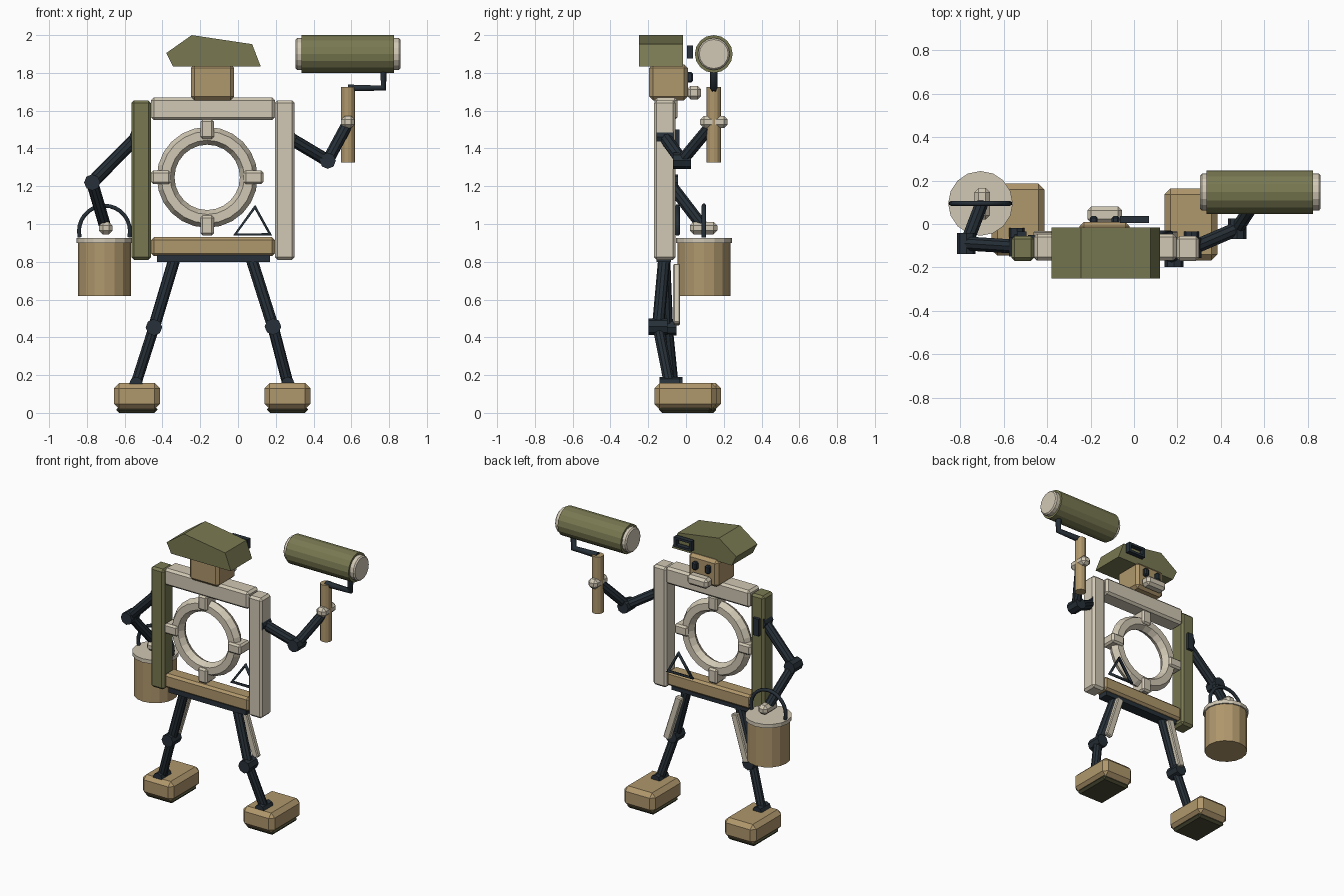
import bpy, bmesh, math
from mathutils import Vector, Matrix

if "Cube" in bpy.data.objects:
    bpy.data.objects.remove(bpy.data.objects["Cube"])


def material(name, rgb):
    m = bpy.data.materials.new(name)
    m.diffuse_color = (*rgb, 1)
    m.use_nodes = True
    m.node_tree.nodes["Principled BSDF"].inputs["Base Color"].default_value = m.diffuse_color
    return m


OLIVE = material("olive", (0.19, 0.19, 0.085))
TAN = material("tan", (0.43, 0.31, 0.15))
BONE = material("bone", (0.64, 0.58, 0.46))
DARK = material("dark", (0.02, 0.03, 0.04))
SOLE = material("sole", (0.07, 0.07, 0.035))


def finish(name, bm, mat, bevel=0):
    bmesh.ops.recalc_face_normals(bm, faces=bm.faces)
    me = bpy.data.meshes.new(name)
    bm.to_mesh(me)
    bm.free()
    ob = bpy.data.objects.new(name, me)
    bpy.context.collection.objects.link(ob)
    me.materials.append(mat)
    if bevel:
        b = ob.modifiers.new("chamfer", 'BEVEL')
        b.width, b.segments = bevel, 1
        b.limit_method, b.angle_limit = 'ANGLE', math.radians(50)
    return ob


def box(name, x, y, z, mat, bevel=0):
    """Box given as (min, max) on each axis."""
    bm = bmesh.new()
    bmesh.ops.create_cube(bm, size=1)
    for v in bm.verts:
        v.co = [r[0] + (c + 0.5) * (r[1] - r[0]) for c, r in zip(v.co, (x, y, z))]
    return finish(name, bm, mat, bevel)


def rod(name, a, b, r, mat, sides=10, bevel=0):
    """Cylinder from point a to point b."""
    a, b = Vector(a), Vector(b)
    d = b - a
    m = Matrix.Translation((a + b) / 2) @ d.to_track_quat('Z', 'Y').to_matrix().to_4x4()
    bm = bmesh.new()
    bmesh.ops.create_cone(bm, cap_ends=True, segments=sides, radius1=r, radius2=r,
                          depth=d.length, matrix=m)
    return finish(name, bm, mat, bevel)


def joint(name, p, r, length):
    """Hinge barrel lying along y."""
    h = Vector((0, length / 2, 0))
    return rod(name, Vector(p) - h, Vector(p) + h, r, DARK, 8)


def tube(name, pts, r, mat, closed=False):
    """Thin wire following points."""
    cu = bpy.data.curves.new(name, 'CURVE')
    cu.dimensions = '3D'
    cu.bevel_depth, cu.bevel_resolution, cu.use_fill_caps = r, 1, True
    sp = cu.splines.new('POLY')
    sp.points.add(len(pts) - 1)
    for p, co in zip(sp.points, pts):
        p.co = (*co, 1)
    sp.use_cyclic_u = closed
    ob = bpy.data.objects.new(name, cu)
    bpy.context.collection.objects.link(ob)
    cu.materials.append(mat)
    return ob


# Torso frame
FY = (-0.17, -0.055)
box("left_panel", (-0.565, -0.46), FY, (0.81, 1.655), OLIVE, 0.015)
box("right_panel", (0.195, 0.30), FY, (0.81, 1.655), BONE, 0.015)
box("top_bar", (-0.46, 0.195), (-0.168, -0.045), (1.55, 1.67), BONE, 0.015)
box("bottom_bar", (-0.46, 0.195), (-0.165, -0.06), (0.83, 0.93), TAN, 0.015)
box("hip_bar", (-0.43, 0.17), (-0.155, -0.08), (0.80, 0.84), DARK)
box("panel_plate", (-0.54, -0.495), (-0.06, -0.035), (1.38, 1.5), DARK)

# Chest ring with four clips
RX, RZ, RY = -0.163, 1.247, -0.112
bpy.ops.mesh.primitive_torus_add(major_radius=0.22, minor_radius=0.047, major_segments=24,
                                 minor_segments=6, location=(RX, RY, RZ),
                                 rotation=(math.pi / 2, 0, 0))
ring = bpy.context.object
ring.name = "chest_ring"
ring.data.materials.append(BONE)
for i in range(4):
    dx, dz = ((0.245, 0), (0, 0.255), (-0.245, 0), (0, -0.255))[i]
    hx, hz = (0.052, 0.036) if dz == 0 else (0.036, 0.052)
    x, z = RX + dx, RZ + dz
    box(f"ring_clip_{i}", (x - hx, x + hx), (RY - 0.056, RY + 0.056),
        (z - hz, z + hz), BONE, 0.012)

# Triangular wire at the back
tube("triangle_wire", [(-0.015, -0.045, 0.945), (0.17, -0.045, 0.945), (0.09, -0.045, 1.09)],
     0.014, DARK, True)

# Head, face and cap
box("head", (-0.25, -0.02), (-0.195, 0.01), (1.655, 1.845), TAN, 0.02)
for i, x in enumerate((-0.185, -0.085)):
    box(f"eye_{i}", (x - 0.018, x + 0.018), (0, 0.036), (1.75, 1.805), DARK, 0.008)
box("muzzle", (-0.215, -0.055), (0.005, 0.08), (1.66, 1.73), BONE, 0.018)
bm = bmesh.new()
outline = [(-0.345, 1.835), (0.12, 1.835), (0.075, 1.952), (-0.245, 2.0), (-0.38, 1.905)]
face = bm.faces.new([bm.verts.new((x, -0.25, z)) for x, z in outline])
ext = bmesh.ops.extrude_face_region(bm, geom=[face])
bmesh.ops.translate(bm, vec=(0, 0.235, 0),
                    verts=[g for g in ext["geom"] if isinstance(g, bmesh.types.BMVert)])
finish("cap", bm, OLIVE)

# Rectangular eyepiece frame beside the cap
for z in (1.875, 1.93):
    box("eyepiece_rail", (-0.065, 0.07), (0.004, 0.036), (z, z + 0.016), DARK)
for x in (-0.065, 0.052):
    box("eyepiece_post", (x, x + 0.018), (0.004, 0.036), (1.875, 1.946), DARK)

# Legs and feet
legs = {
    "left": ((-0.335, -0.115, 0.82), (-0.445, -0.1, 0.453), (-0.54, -0.07, 0.155), 0.02),
    "right": ((0.07, -0.115, 0.82), (0.185, -0.148, 0.457), (0.264, -0.088, 0.155), -0.002),
}
for side, (hip, knee, ankle, fy) in legs.items():
    rod(side + "_thigh", hip, knee, 0.032, DARK)
    rod(side + "_shin", knee, ankle, 0.03, DARK)
    joint(side + "_knee", knee, 0.044, 0.1)
    joint(side + "_ankle", ankle, 0.036, 0.105)
    h, k = Vector(hip), Vector(knee)
    h.y = k.y = -0.05
    a, b = h.lerp(k, 0.1), h.lerp(k, 0.96)
    strip = box(side + "_thigh_strip", (-0.024, 0.024), (-0.018, 0.018),
                (-(b - a).length / 2, (b - a).length / 2), BONE, 0.006)
    strip.location = (a + b) / 2
    strip.rotation_euler.y = math.atan2(a.x - b.x, a.z - b.z)
    x = -0.535 if side == "left" else 0.262
    box(side + "_foot", (x - 0.122, x + 0.122), (fy - 0.166, fy + 0.166), (0.02, 0.158), TAN, 0.028)
    box(side + "_sole", (x - 0.108, x + 0.108), (fy - 0.14, fy + 0.14), (0, 0.035), SOLE, 0.015)

# Arms and hands
arms = {
    "left": ((-0.53, -0.105, 1.465), (-0.772, -0.09, 1.22), (-0.703, 0.09, 0.985), (-0.7, 0.093, 0.978)),
    "right": ((0.265, -0.112, 1.46), (0.475, -0.022, 1.335), (0.58, 0.14, 1.53), (0.582, 0.147, 1.54)),
}
for side, (shoulder, elbow, wrist, palm) in arms.items():
    rod(side + "_upper_arm", shoulder, elbow, 0.034, DARK)
    rod(side + "_forearm", elbow, wrist, 0.032, DARK)
    joint(side + "_shoulder", shoulder, 0.045, 0.09)
    joint(side + "_elbow", elbow, 0.043, 0.095)
    x, y, z = palm
    box(side + "_hand", (x - 0.036, x + 0.036), (y - 0.073, y + 0.073),
        (z - 0.033, z + 0.033), BONE, 0.02)

# Paint roller
PX, PY = 0.582, 0.147
rod("roller_grip", (PX, PY, 1.325), (PX, PY, 1.725), 0.038, TAN, 12)
tube("roller_wire", [(PX, PY, 1.72), (0.77, PY, 1.72), (0.77, PY, 1.83)], 0.021, DARK)
rod("roller_sleeve", (0.335, PY, 1.9), (0.825, PY, 1.9), 0.1, OLIVE, 16)
rod("roller_caps", (0.305, PY, 1.9), (0.86, PY, 1.9), 0.085, BONE, 16, 0.008)

# Bucket with lid and bail
BX, BY = -0.707, 0.095
rod("bucket", (BX, BY, 0.62), (BX, BY, 0.905), 0.14, TAN, 16)
rod("bucket_lid", (BX, BY, 0.9), (BX, BY, 0.926), 0.149, BONE, 16)
angles = [math.radians(-14 + 208 * i / 16) for i in range(17)]
tube("bucket_bail", [(BX + 0.135 * math.cos(a), BY, 0.962 + 0.135 * math.sin(a)) for a in angles],
     0.012, DARK)
